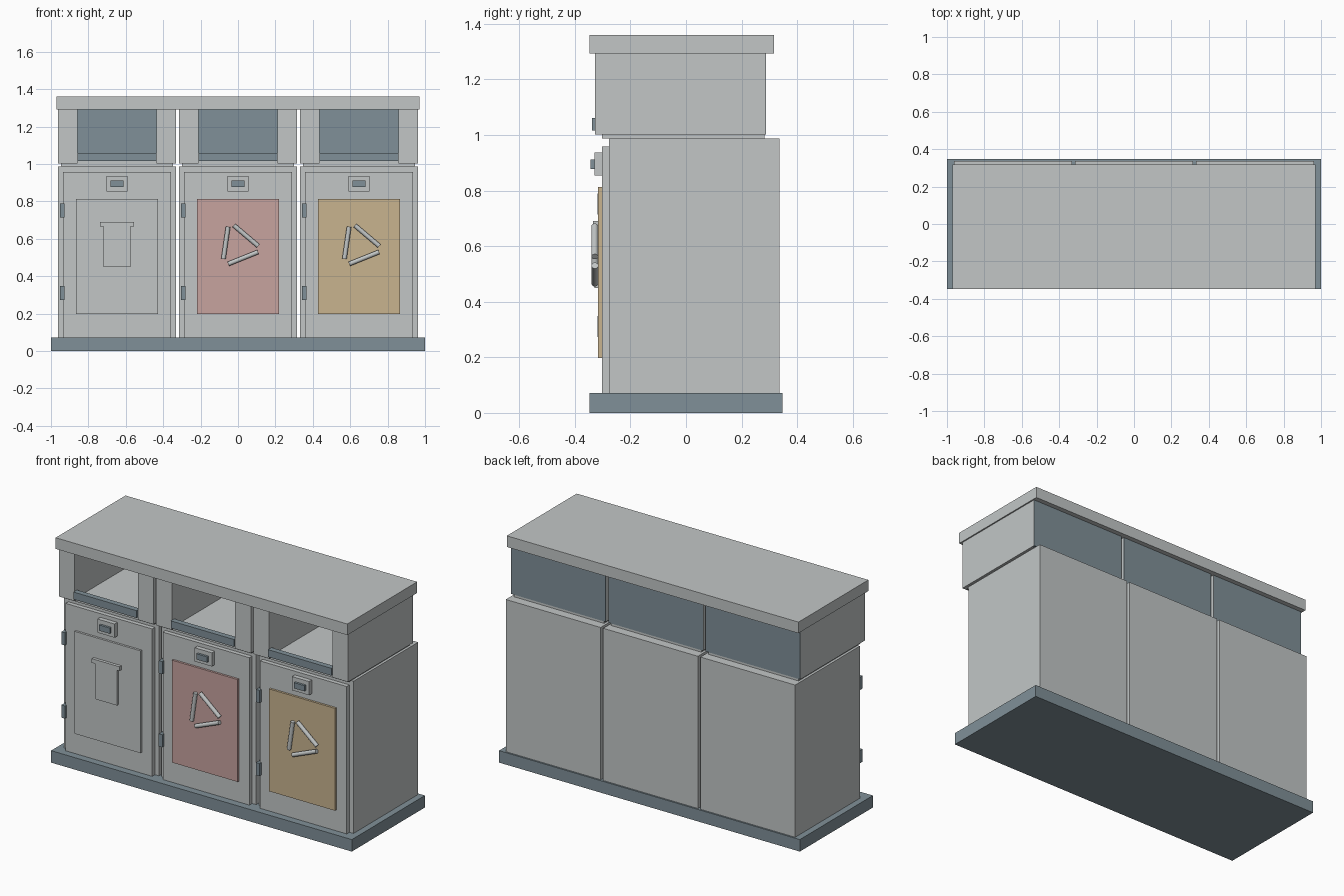
import bpy, math
from mathutils import Vector

if "Cube" in bpy.data.objects:
    bpy.data.objects.remove(bpy.data.objects["Cube"])


def material(name, rgb):
    m = bpy.data.materials.new(name)
    m.diffuse_color = (*rgb, 1)
    m.use_nodes = True
    m.node_tree.nodes["Principled BSDF"].inputs["Base Color"].default_value = m.diffuse_color
    return m


GREY = material("light grey metal", (0.54, 0.565, 0.565))
SLATE = material("slate blue grey", (0.216, 0.279, 0.314))
RED = material("faded red", (0.571, 0.366, 0.347))
TAN = material("tan yellow", (0.578, 0.451, 0.275))


def box(name, x, y, z, mat):
    """Box from (min, max) ranges on each axis."""
    bpy.ops.mesh.primitive_cube_add(size=1, location=[(a + b) / 2 for a, b in (x, y, z)])
    ob = bpy.context.object
    ob.name = name
    ob.scale = [b - a for a, b in (x, y, z)]
    bpy.ops.object.transform_apply(location=False, rotation=False, scale=True)
    ob.data.materials.append(mat)
    return ob


def rod(name, p, q, radius, mat):
    """Round bar between two points."""
    p, q = Vector(p), Vector(q)
    bpy.ops.mesh.primitive_cylinder_add(vertices=20, radius=radius, depth=(q - p).length,
                                        location=(p + q) / 2)
    ob = bpy.context.object
    ob.name = name
    ob.rotation_euler = (q - p).to_track_quat('Z', 'Y').to_euler()
    ob.data.materials.append(mat)
    bpy.ops.object.shade_smooth_by_angle(angle=math.radians(40))


# Shared plinth and roof
box("base_plinth", (-1, 1), (-0.347, 0.347), (0, 0.072), SLATE)
box("roof_slab", (-0.97, 0.97), (-0.347, 0.317), (1.293, 1.36), GREY)

for side, cx, panel_mat in (("left", -0.647, GREY), ("middle", 0, RED), ("right", 0.647, TAN)):
    def part(name, x, y, z, mat):
        return box(f"{side}_{name}", (cx + x[0], cx + x[1]), y, z, mat)

    # Lower cabinet, door and sign panel
    part("cabinet", (-0.315, 0.315), (-0.277, 0.337), (0.072, 0.987), GREY)
    part("door", (-0.288, 0.288), (-0.303, -0.277), (0.072, 0.958), GREY)
    part("sign_panel", (-0.219, 0.219), (-0.316, -0.303), (0.198, 0.813), panel_mat)

    # Lock plate with dark latch
    part("lock_plate", (-0.057, 0.057), (-0.33, -0.303), (0.854, 0.936), GREY)
    part("latch", (-0.035, 0.035), (-0.344, -0.33), (0.877, 0.911), SLATE)

    # Hinges
    for i, z in enumerate((0.311, 0.751)):
        part(f"hinge_{i}", (-0.304, -0.28), (-0.319, -0.277), (z - 0.038, z + 0.038), SLATE)

    # Upper opening: shelf, cheeks, back panel and front lip
    part("shelf", (-0.3, 0.3), (-0.303, 0.283), (0.987, 1.015), GREY)
    for label, s in (("left", -1), ("right", 1)):
        part(f"{label}_cheek", sorted((s * 0.21, s * 0.315)), (-0.328, 0.286), (1.002, 1.293), GREY)
    part("back_panel", (-0.314, 0.314), (0.27, 0.288), (1.002, 1.293), SLATE)
    part("front_lip", (-0.21, 0.21), (-0.338, -0.305), (1.016, 1.06), SLATE)

    # Raised symbol on the sign panel
    if side == "left":
        part("symbol_bin", (-0.072, 0.072), (-0.329, -0.316), (0.45, 0.666), GREY)
        part("symbol_bin_lid", (-0.092, 0.092), (-0.334, -0.316), (0.665, 0.69), GREY)
    else:
        bars = (((-0.078, 0.493), (-0.053, 0.665)),
                ((-0.022, 0.672), (0.108, 0.562)),
                ((-0.052, 0.466), (0.107, 0.53)))
        for i, (a, b) in enumerate(bars):
            rod(f"{side}_symbol_bar_{i}", (cx + a[0], -0.328, a[1]), (cx + b[0], -0.328, b[1]),
                0.012, GREY)
